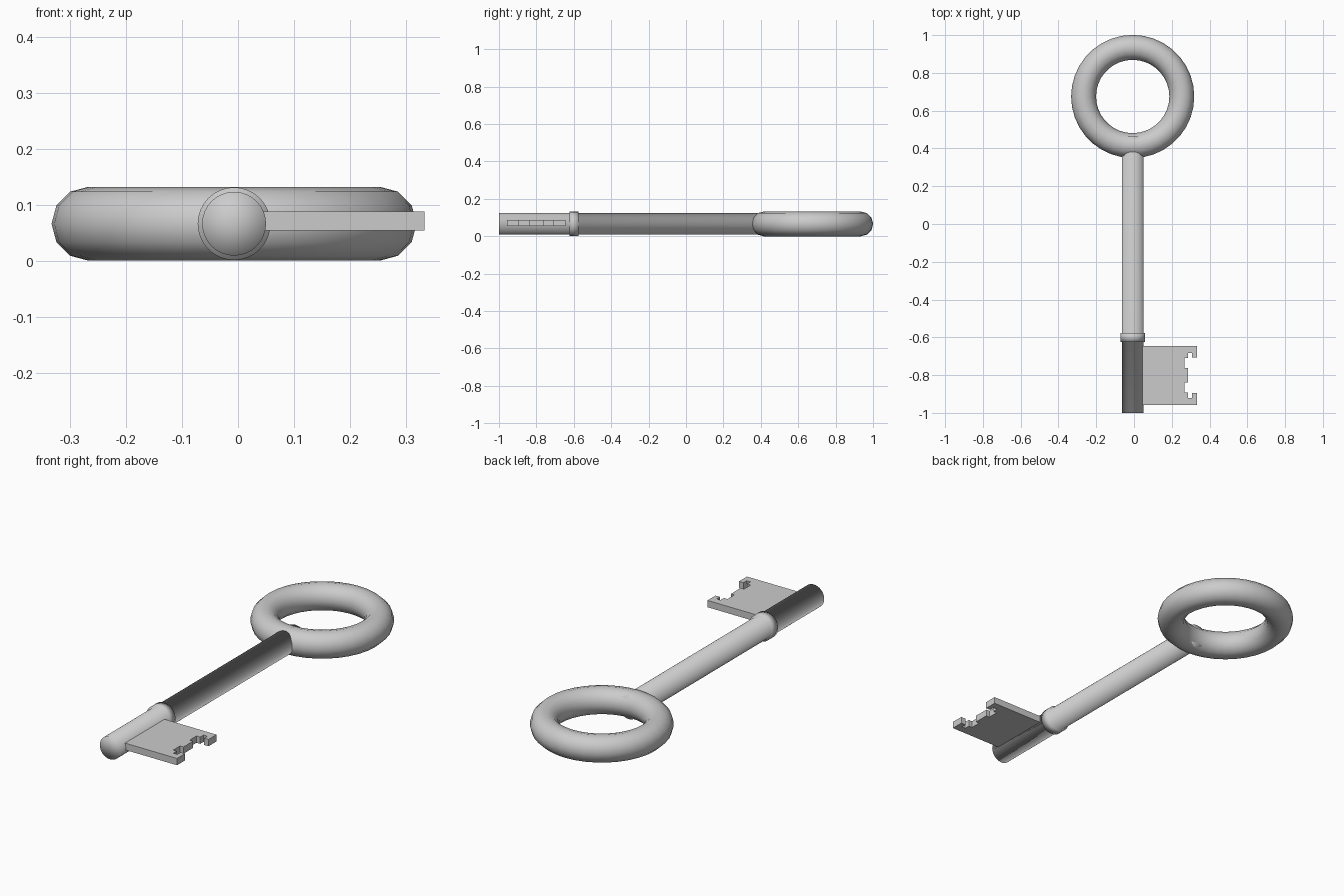
import bpy, bmesh
from math import pi
from mathutils import Vector, Matrix

cube = bpy.data.objects.get("Cube")
if cube:
    bpy.data.objects.remove(cube)

AXIS_X, AXIS_Z = -0.007, 0.066

metal = bpy.data.materials.new("grey metal")
metal.use_nodes = True
GREY = (0.6, 0.6, 0.6, 1)
metal.diffuse_color = GREY
metal.node_tree.nodes["Principled BSDF"].inputs["Base Color"].default_value = GREY


def finish(name, bm, smooth):
    bmesh.ops.recalc_face_normals(bm, faces=bm.faces)
    mesh = bpy.data.meshes.new(name)
    bm.to_mesh(mesh)
    bm.free()
    mesh.materials.append(metal)
    mesh.polygons.foreach_set("use_smooth", [smooth] * len(mesh.polygons))
    obj = bpy.data.objects.new(name, mesh)
    bpy.context.collection.objects.link(obj)
    return obj


# Shaft with collar: one lathed profile of (y, radius), softly shaded throughout
profile = [(-1, 0), (-1, 0.057), (-0.624, 0.057), (-0.624, 0.065),
           (-0.576, 0.065), (-0.576, 0.057), (0.463, 0.057), (0.463, 0)]
bm = bmesh.new()
verts = [bm.verts.new((AXIS_X, y, AXIS_Z + r)) for y, r in profile]
edges = [bm.edges.new(pair) for pair in zip(verts, verts[1:])]
bmesh.ops.spin(bm, geom=verts + edges, cent=(AXIS_X, 0, AXIS_Z), axis=(0, 1, 0),
               angle=2 * pi, steps=32)
bmesh.ops.remove_doubles(bm, verts=bm.verts, dist=0.0005)
finish("shaft", bm, True)

# Bow: a round ring with a twelve-sided section
bow_centre = Vector((AXIS_X, 0.675, AXIS_Z))
bm = bmesh.new()
section = bmesh.ops.create_circle(
    bm, segments=12, radius=0.066,
    matrix=Matrix.Translation(bow_centre + Vector((0.26, 0, 0))) @ Matrix.Rotation(pi / 2, 4, "X"))
bmesh.ops.spin(bm, geom=section["verts"] + list(bm.edges), cent=bow_centre,
               axis=(0, 0, 1), angle=2 * pi, steps=36)
bmesh.ops.remove_doubles(bm, verts=bm.verts, dist=0.0005)
finish("bow_ring", bm, True)

# Bit: half of the notched outline as (x, offset along y), mirrored and extruded
half = [(0.04, 0.156), (0.333, 0.156), (0.333, 0.093), (0.308, 0.093), (0.308, 0.119),
        (0.287, 0.119), (0.287, 0.092), (0.267, 0.092), (0.267, 0.038), (0.286, 0.038)]
outline = half + [(x, -d) for x, d in reversed(half)]
bm = bmesh.new()
face = bm.faces.new([bm.verts.new((x, -0.801 + d, 0.054)) for x, d in outline])
top = bmesh.ops.extrude_face_region(bm, geom=[face], use_keep_orig=True)
bmesh.ops.translate(bm, vec=(0, 0, 0.034),
                    verts=[v for v in top["geom"] if isinstance(v, bmesh.types.BMVert)])
finish("key_bit", bm, False)
